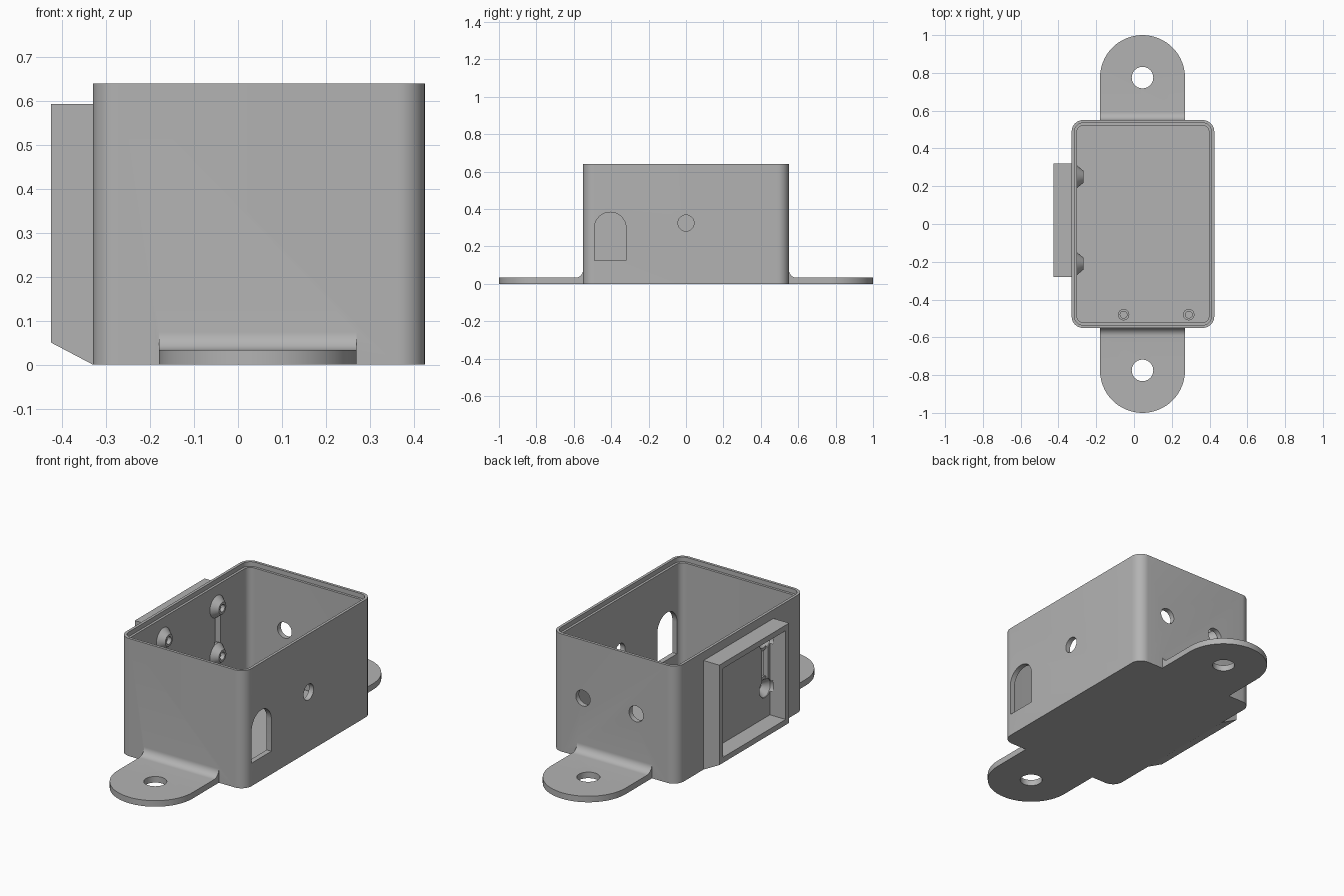
import bpy, math
from mathutils import Matrix, Vector

cube = bpy.data.objects.get("Cube")
if cube:
    bpy.data.objects.remove(cube, do_unlink=True)

grey = bpy.data.materials.new("plain grey")
grey.use_nodes = True
COLOUR = (0.45, 0.45, 0.45, 1)
grey.diffuse_color = COLOUR
grey.node_tree.nodes["Principled BSDF"].inputs["Base Color"].default_value = COLOUR

# Main dimensions
LEFT, RIGHT, HALF_Y, TOP = -0.33, 0.425, 0.55, 0.64
MID = (LEFT + RIGHT) / 2
WALL, FLOOR = 0.028, 0.033
TAB_X, TAB_R, HOLE_Y = 0.045, 0.225, 0.775

AXES = {"z": ((1, 0, 0), (0, 1, 0), (0, 0, 1)),
        "x": ((0, 1, 0), (0, 0, 1), (1, 0, 0)),
        "y": ((1, 0, 0), (0, 0, 1), (0, 1, 0))}


def arc(cx, cy, r, start, end, steps=12):
    return [(cx + r * math.cos(math.radians(start + (end - start) * i / steps)),
             cy + r * math.sin(math.radians(start + (end - start) * i / steps)))
            for i in range(steps + 1)]


def loft(name, rings, axis):
    """Solid through equal-count profiles given as (profile, position along axis)."""
    u, v, w = (Vector(a) for a in AXES[axis])
    n = len(rings[0][0])
    verts = [u * p[0] + v * p[1] + w * d for prof, d in rings for p in prof]
    faces = [tuple(reversed(range(n))), tuple(range(len(verts) - n, len(verts)))]
    for k in range(len(rings) - 1):
        for i in range(n):
            j = (i + 1) % n
            faces.append((k * n + i, k * n + j, k * n + n + j, k * n + n + i))
    mesh = bpy.data.meshes.new(name)
    mesh.from_pydata([tuple(c) for c in verts], [], faces)
    if axis == "y":
        mesh.flip_normals()
    ob = bpy.data.objects.new(name, mesh)
    bpy.context.collection.objects.link(ob)
    mesh.materials.append(grey)
    return ob


def prism(name, profile, lo, hi, axis="z"):
    return loft(name, [(profile, lo), (profile, hi)], axis)


def circle(cx, cy, r):
    return arc(cx, cy, r, 0, 360, 40)[:-1]


def rounded(inset, radius):
    x, y = (RIGHT - LEFT) / 2 - inset - radius, HALF_Y - inset - radius
    pts = []
    for sx, sy, a in ((1, 1, 0), (-1, 1, 90), (-1, -1, 180), (1, -1, 270)):
        pts += arc(MID + sx * x, sy * y, radius, a, a + 90, 10)
    return pts


def rect(a0, b0, a1, b1):
    return [(a0, b0), (a1, b0), (a1, b1), (a0, b1)]


def combine(target, tool, operation):
    mod = target.modifiers.new("combine", "BOOLEAN")
    mod.operation, mod.object, mod.solver = operation, tool, "EXACT"
    bpy.context.view_layer.objects.active = target
    bpy.ops.object.modifier_apply(modifier=mod.name)
    bpy.data.objects.remove(tool, do_unlink=True)


def add(tool):
    combine(body, tool, "UNION")


def cut(tool):
    combine(body, tool, "DIFFERENCE")


# Outer box and mounting plate with rounded ears
body = prism("enclosure_body", rounded(0, 0.06), 0, TOP)
ear = 1 - TAB_R
add(prism("mounting_plate", arc(TAB_X, ear, TAB_R, 0, 180, 32)
          + arc(TAB_X, -ear, TAB_R, 180, 360, 32), 0, FLOOR))

# Concave fillets where the ears meet the box
R = 0.042
for s in (1, -1):
    prof = [(HALF_Y - 0.01, 0.02), (HALF_Y + R, 0.02)]
    prof += arc(HALF_Y + R, FLOOR + R, R, 270, 180, 10) + [(HALF_Y - 0.01, FLOOR + R)]
    prof = [(s * y, z) for y, z in prof]
    if s < 0:
        prof.reverse()
    add(prism("ear_fillet", prof, TAB_X - TAB_R, TAB_X + TAB_R, "x"))

# Side frame with a sloped underside
add(prism("side_frame", [(LEFT + 0.01, 0), (LEFT + 0.01, 0.593), (-0.425, 0.593),
                         (-0.425, 0.05), (LEFT, 0)][::-1], -0.28, 0.32, "y"))
cut(prism("frame_pocket", rect(-0.25, 0.08, 0.29, 0.563), -0.5, LEFT, "x"))

# Cavity and stepped rim
cut(prism("cavity", rounded(WALL, 0.035), FLOOR, 1))
cut(prism("rim_step", rounded(0.015, 0.046), TOP - 0.025, 1))

# Ear holes, round wall holes and the arched opening
for y in (HOLE_Y, -HOLE_Y):
    cut(prism("ear_hole", circle(TAB_X, y, 0.057), -0.1, 0.2))
for x in (-0.085, 0.235):
    cut(prism("back_hole", circle(x, 0.325, 0.043), 0.45, 0.65, "y"))
cut(prism("side_hole", circle(0, 0.325, 0.043), 0.35, 0.5, "x"))
cut(prism("arch_opening", [(-0.49, 0.125), (-0.32, 0.125)]
          + arc(-0.405, 0.298, 0.085, 0, 180, 20), 0.35, 0.5, "x"))

# Screw bosses behind countersunk holes, with a slot between each pair
INNER = LEFT + WALL
for y in (0.25, -0.21):
    cut(prism("slot", rect(y - 0.022, 0.27, y + 0.03, 0.47), LEFT - 0.01, -0.25, "x"))
    for z in (0.24, 0.50):
        add(loft("screw_boss", [(circle(y, z, 0.06), LEFT + 0.012),
                                (circle(y, z, 0.06), INNER),
                                (circle(y, z, 0.032), -0.268)], "x"))
        cut(loft("countersink", [(circle(y, z, 0.05), LEFT - 0.02),
                                 (circle(y, z, 0.05), LEFT + 0.005),
                                 (circle(y, z, 0.02), LEFT + 0.04),
                                 (circle(y, z, 0.02), -0.22)], "x"))

# Floor posts with blind holes
posts = []
for side, x in (("right", -0.055), ("left", 0.29)):
    post = prism("floor_post_" + side, circle(x, -0.48, 0.03), FLOOR - 0.01, 0.1)
    combine(post, prism("post_bore", circle(x, -0.48, 0.018), 0.045, 0.2), "DIFFERENCE")
    posts.append(post)

# Smooth curved walls, keep edges sharp
bpy.ops.object.select_all(action="DESELECT")
for ob in [body] + posts:
    ob.select_set(True)
bpy.context.view_layer.objects.active = body
bpy.ops.object.shade_smooth_by_angle(angle=math.radians(30))
